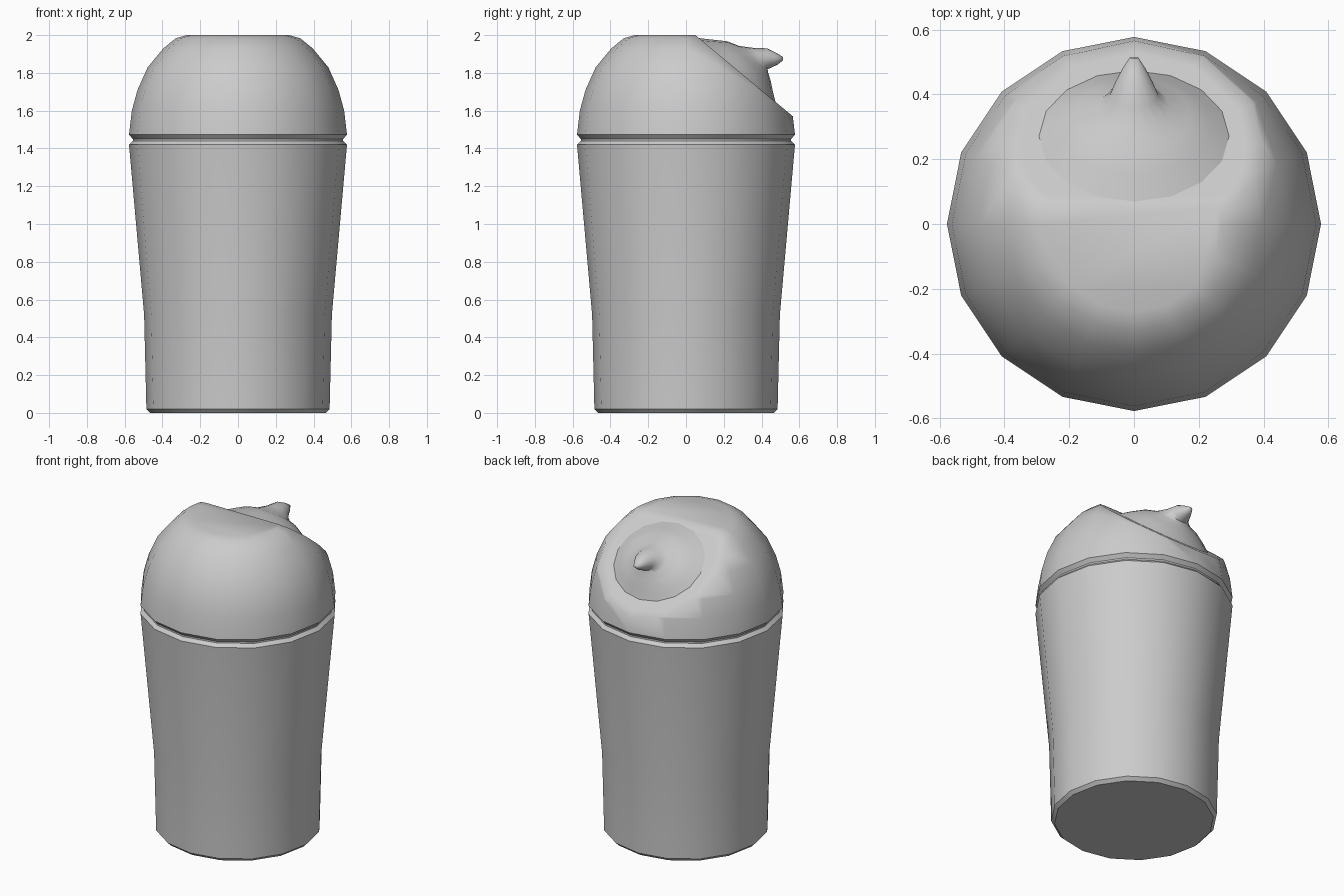
import bpy, bmesh, math
from mathutils import Vector

if "Cube" in bpy.data.objects:
    bpy.data.objects.remove(bpy.data.objects["Cube"])

SIDES = 16


def ring(bm, center, axis_u, axis_v, n):
    """Ring of vertices spanned by two half-axis vectors."""
    return [bm.verts.new(center + axis_u * math.cos(2 * math.pi * i / n)
                         + axis_v * math.sin(2 * math.pi * i / n)) for i in range(n)]


def loft(bm, rings):
    for a, b in zip(rings, rings[1:]):
        n = len(a)
        for i in range(n):
            j = (i + 1) % n
            bm.faces.new((a[i], a[j], b[j], b[i]))


def revolve(profile, cap_bottom=False, cap_top=False):
    bm = bmesh.new()
    rings = [ring(bm, Vector((0, 0, z)), Vector((r, 0, 0)), Vector((0, r, 0)), SIDES)
             for r, z in profile]
    loft(bm, rings)
    if cap_bottom:
        bm.faces.new(rings[0][::-1])
    if cap_top:
        bm.faces.new(rings[-1])
    return bm


def finish(bm, name, angle):
    bmesh.ops.recalc_face_normals(bm, faces=bm.faces[:])
    mesh = bpy.data.meshes.new(name)
    bm.to_mesh(mesh)
    bm.free()
    obj = bpy.data.objects.new(name, mesh)
    bpy.context.collection.objects.link(obj)
    bpy.ops.object.select_all(action='DESELECT')
    obj.select_set(True)
    bpy.context.view_layer.objects.active = obj
    bpy.ops.object.shade_smooth_by_angle(angle=math.radians(angle))
    return obj


# Tapered cup with a small bottom chamfer and the groove under the lid
finish(revolve([(0.465, 0), (0.485, 0.02), (0.497, 0.52), (0.577, 1.42),
                (0.557, 1.44), (0.557, 1.45), (0.577, 1.473)], cap_bottom=True),
       "cup", 30)

# Domed lid, sliced by a slanted plane at the back
bm = revolve([(0.577, 1.473), (0.562, 1.6), (0.532, 1.71), (0.478, 1.83),
              (0.395, 1.93), (0.33, 1.983), (0.27, 2.0)], cap_top=True)
cut = bmesh.ops.bisect_plane(bm, geom=bm.verts[:] + bm.edges[:] + bm.faces[:],
                             plane_co=(0, 0.05, 2.0), plane_no=(0, 0.64, 0.768),
                             clear_outer=True)
cut_edges = [e for e in cut['geom_cut'] if isinstance(e, bmesh.types.BMEdge)]
slope = bmesh.ops.contextual_create(bm, geom=cut_edges)['faces']
bmesh.ops.recalc_face_normals(bm, faces=bm.faces[:])
bmesh.ops.inset_region(bm, faces=slope, thickness=0.05)
finish(bm, "lid", 60)

# Spout mound rising from the slope and narrowing to a nozzle:
# upper (y, z), lower (y, z), half width
sections = [
    ((0.06, 1.985), (0.475, 1.64), 0.30),
    ((0.15, 1.975), (0.46, 1.70), 0.24),
    ((0.22, 1.967), (0.448, 1.76), 0.175),
    ((0.28, 1.943), (0.435, 1.80), 0.11),
    ((0.36, 1.932), (0.432, 1.82), 0.075),
    ((0.43, 1.930), (0.445, 1.825), 0.058),
    ((0.475, 1.908), (0.482, 1.842), 0.036),
    ((0.512, 1.885), (0.514, 1.866), 0.014),
]
bm = bmesh.new()
rings = []
for (uy, uz), (ly, lz), w in sections:
    up, low = Vector((0, uy, uz)), Vector((0, ly, lz))
    rings.append(ring(bm, (up + low) / 2, Vector((w, 0, 0)), (up - low) / 2, SIDES))
loft(bm, rings)
bm.faces.new(rings[-1])
finish(bm, "spout", 60)
